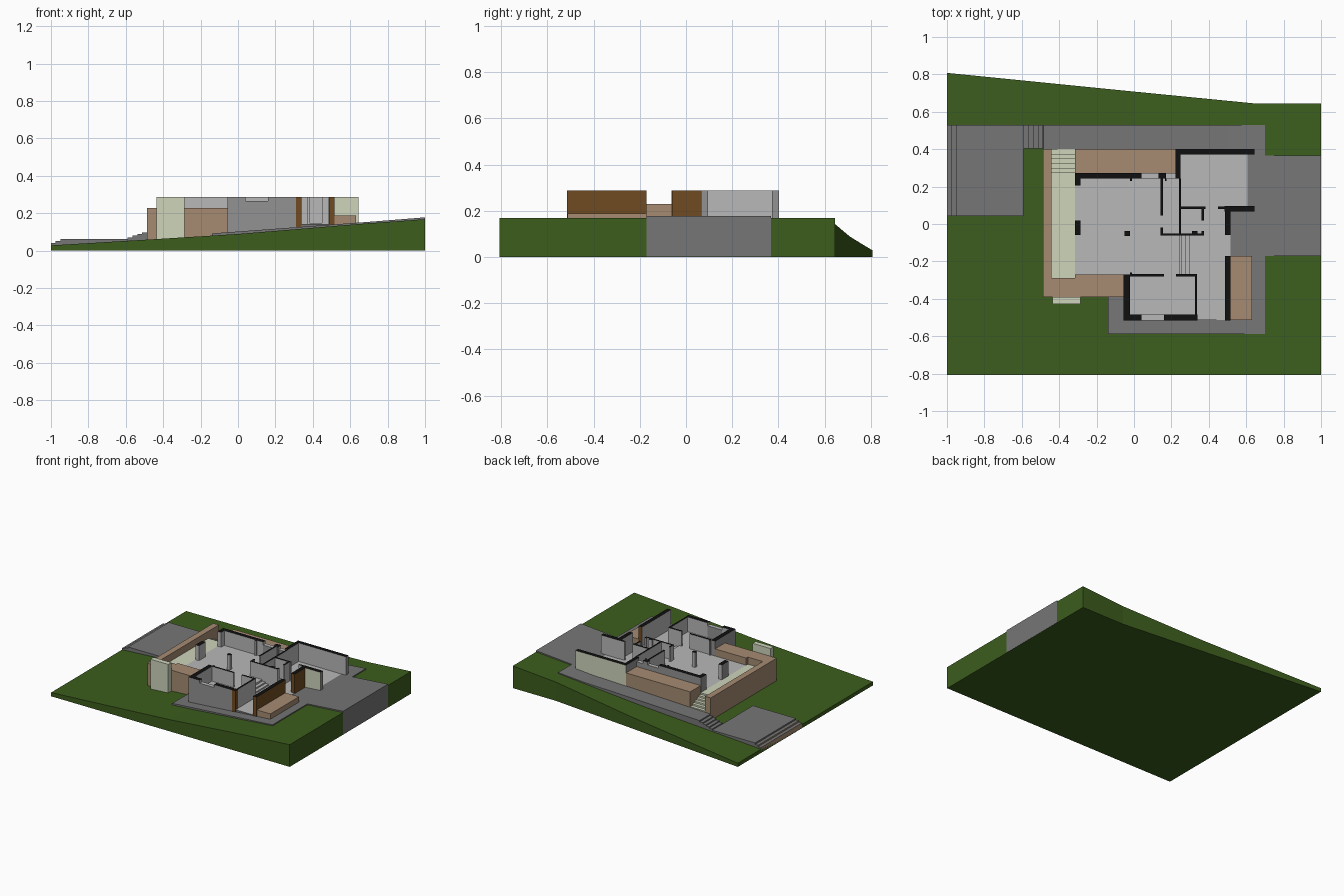
import bpy

def mat(name, r, g, b):
    m = bpy.data.materials.new(name)
    m.diffuse_color = (r, g, b, 1)
    return m

GRASS = mat("grass", .045, .11, .012)
PAVE = mat("paving", .18, .18, .18)
FLOOR = mat("floor", .48, .48, .48)
WALL = mat("outer_wall", .29, .29, .29)
CUT = mat("wall_cut", .005, .005, .005)
WOOD = mat("timber", .16, .07, .015)
TAN = mat("stone", .38, .26, .17)
PALE = mat("pale_green", .62, .66, .50)

def build(name, verts, faces, mats):
    me = bpy.data.meshes.new(name)
    me.from_pydata(verts, [], faces)
    used = list(dict.fromkeys(mats))
    for m in used:
        me.materials.append(m)
    for p, m in zip(me.polygons, mats):
        p.material_index = used.index(m)
    ob = bpy.data.objects.new(name, me)
    bpy.context.collection.objects.link(ob)
    return ob

def box(name, x0, x1, y0, y1, z0, z1, m, **side):
    """Box with optional materials for its n/s/e/w/top faces."""
    v = [(x, y, z) for z in (z0, z1) for x, y in ((x0, y0), (x1, y0), (x1, y1), (x0, y1))]
    f = [(3, 2, 1, 0), (4, 5, 6, 7), (0, 1, 5, 4), (1, 2, 6, 5), (2, 3, 7, 6), (3, 0, 4, 7)]
    return build(name, v, f, [m] + [side.get(k, m) for k in ("top", "s", "e", "n", "w")])

def slab(name, stations, zb, m):
    """Sloping solid lofted along x from (x, y0, y1, z) stations."""
    v, f = [], []
    for x, y0, y1, z in stations:
        v += [(x, y0, zb), (x, y1, zb), (x, y1, z), (x, y0, z)]
    for i in range(len(stations) - 1):
        a = 4 * i
        for k in range(4):
            l = (k + 1) % 4
            f.append((a + k, a + l, a + 4 + l, a + 4 + k))
    n = len(v)
    f += [(3, 2, 1, 0), (n - 4, n - 3, n - 2, n - 1)]
    return build(name, v, f, [m] * len(f))

TOP, HI, LO, SILL = .287, .175, .143, .265

# Sloping ground
slab("ground", [(-1, -.808, .808, .028), (-.5, -.808, .758, .058), (0, -.808, .708, .089),
                (.64, -.808, .645, .142), (.999, -.808, .645, .168)], 0, GRASS)

# Paving, drive and patio
slab("front_path", [(-.14, -.587, -.39, .092), (.70, -.587, -.39, .154)], .02, PAVE)
slab("side_path", [(.50, -.39, .53, .139), (.70, -.39, .53, .154)], .02, PAVE)
slab("drive", [(.70, -.17, .367, .154), (1, -.17, .367, .178)], .001, PAVE)
slab("back_path", [(-.485, .40, .53, .107), (.50, .40, .53, .139)], .02, PAVE)
box("patio", -.95, -.59, .042, .53, .01, .062, PAVE)
for i in range(2):
    box("patio_step", -1 + .025 * i, -.975 + .025 * i, .042, .53, .005, .04 + .011 * i, PAVE, w=TAN)
for i in range(4):
    box("path_step", -.59 + .026 * i, -.564 + .026 * i, .405, .53, .02, .071 + .009 * i, PAVE)

# Floors
box("upper_floor", -.315, .245, -.27, .272, .03, HI, FLOOR)
box("front_room_floor", -.04, .33, -.50, -.27, .03, HI, FLOOR)
box("hall_floor", .33, .515, -.512, -.06, .03, LO, FLOOR, s=PAVE)
box("stair_base", .245, .33, -.27, -.06, .03, LO, FLOOR)
box("lobby_floor", .245, .515, -.06, .085, .03, LO, FLOOR)
box("garage_floor", .235, .643, .085, .39, .03, LO + .004, FLOOR)
for i in range(2):
    box("indoor_step", .25 + .025 * i, .275 + .025 * i, -.27, -.06, LO, HI - .0107 * (i + 1), FLOOR)

# Terrace with garden steps
box("terrace", -.44, -.315, -.29, .275, .03, HI, PALE)
for i in range(5):
    box("terrace_step", -.44, -.315, .275 + .025 * i, .30 + .025 * i, .03, HI - .0115 * (i + 1), PALE)
box("garden_panel", -.435, -.285, -.428, -.39, .04, TOP, PALE)

# Stone retaining walls and planters
for a in [(-.487, -.44, -.29, .40, .229), (-.487, -.315, -.39, -.29, .229),
          (-.315, -.05, -.39, -.27, .229), (-.315, .222, .274, .40, .229),
          (.515, .63, -.512, -.17, .189)]:
    box("stone_planter", *a[:4], .03, a[4], TAN)

# Outer walls: extents, then the facing of outward sides
OUT = [
    (-.315, .04, .243, .273, dict(n=WALL, w=WALL)),
    (.13, .17, .243, .273, dict(n=WALL)),
    (-.315, -.285, .205, .243, dict(w=WALL)),
    (-.315, -.285, -.06, .02, dict(w=WALL)),
    (.222, .248, .243, .372, dict(w=WALL)),
    (.222, .645, .372, .402, dict(n=PALE, e=WALL, w=WALL)),
    (.485, .645, .066, .096, dict(s=PALE, e=WALL)),
    (.487, .517, -.06, .066, dict(e=WOOD, s=WOOD)),
    (.487, .517, -.515, -.17, dict(e=WOOD, s=WOOD, n=WOOD)),
    (-.055, -.022, -.485, -.27, dict(w=WALL, n=WALL)),
    (-.055, .04, -.515, -.485, dict(s=WALL, w=WALL)),
    (.16, .31, -.515, -.485, dict(s=WALL)),
    (.31, .34, -.515, -.485, dict(s=WOOD, e=WOOD)),
]
for x0, x1, y0, y1, side in OUT:
    box("outer_wall", x0, x1, y0, y1, .04, TOP, FLOOR, top=CUT, **side)

# Window sills
for x0, x1, y0, y1 in [(.04, .13, .243, .273), (.17, .222, .243, .273), (.04, .16, -.515, -.485)]:
    box("window_sill", x0, x1, y0, y1, .04, SILL, WALL, top=FLOOR)

# Partitions, piers and column
for x0, x1, y0, y1 in [
    (.143, .155, .045, .243), (.143, .155, -.05, -.018), (.143, .375, -.062, -.05),
    (.24, .252, -.05, .243), (.252, .382, .081, .094), (.45, .485, .081, .094),
    (.362, .374, .02, .081), (.31, .34, -.05, -.037), (.362, .375, -.05, -.037),
    (.325, .338, -.485, -.28), (-.022, .16, -.281, -.268), (.225, .338, -.281, -.268),
    (-.022, -.01, -.268, -.258), (-.022, -.01, .23, .243), (.165, .175, .23, .243),
    (-.05, -.022, -.063, -.038)]:
    box("partition", x0, x1, y0, y1, LO - .02, TOP, FLOOR, top=CUT)
